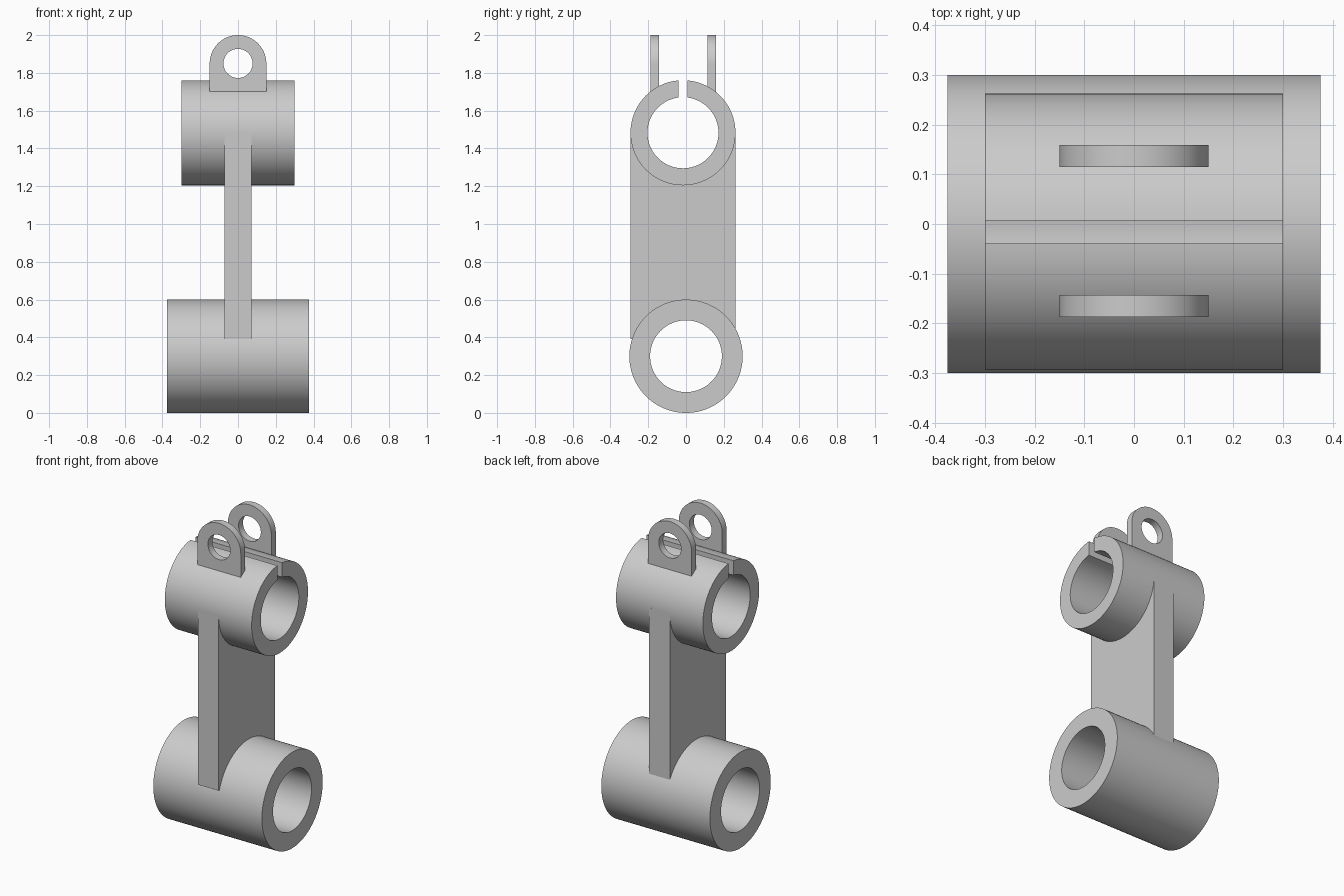
import bpy, bmesh, math

if "Cube" in bpy.data.objects:
    bpy.data.objects.remove(bpy.data.objects["Cube"])

grey = bpy.data.materials.new("plain_grey")
grey.diffuse_color = (0.6, 0.6, 0.6, 1)
grey.use_nodes = True
grey.node_tree.nodes["Principled BSDF"].inputs["Base Color"].default_value = grey.diffuse_color


def arc(cu, cz, r, a0, a1, n):
    """n + 1 points on an arc, angles in radians."""
    return [(cu + r * math.cos(a0 + (a1 - a0) * i / n),
             cz + r * math.sin(a0 + (a1 - a0) * i / n)) for i in range(n + 1)]


def band(name, rail_a, rail_b, axis, lo, hi, closed):
    """Solid between two matched rails, extruded along x or y from lo to hi."""
    def place(p, d):
        return (d, p[0], p[1]) if axis == 'x' else (p[0], d, p[1])
    bm = bmesh.new()
    a, b, c, d = [[bm.verts.new(place(p, t)) for p in rail]
                  for rail, t in ((rail_a, lo), (rail_b, lo), (rail_b, hi), (rail_a, hi))]
    n = len(a)
    for i in range(n if closed else n - 1):
        j = (i + 1) % n
        for p, q in ((a, b), (b, c), (c, d), (d, a)):
            bm.faces.new((p[i], p[j], q[j], q[i]))
    if not closed:
        for i in (0, n - 1):
            bm.faces.new((a[i], b[i], c[i], d[i]))
    bmesh.ops.recalc_face_normals(bm, faces=bm.faces)
    mesh = bpy.data.meshes.new(name)
    bm.to_mesh(mesh)
    bm.free()
    mesh.materials.append(grey)
    obj = bpy.data.objects.new(name, mesh)
    bpy.context.collection.objects.link(obj)
    bpy.ops.object.select_all(action='DESELECT')
    obj.select_set(True)
    bpy.context.view_layer.objects.active = obj
    bpy.ops.object.shade_smooth_by_angle(angle=math.radians(30))
    return obj


PI = math.pi
LOW_Z, TOP_Y, TOP_Z = 0.30, -0.016, 1.483

# Lower sleeve: plain tube
band("lower_sleeve", arc(0, LOW_Z, 0.30, 0, 2 * PI, 96)[:-1],
     arc(0, LOW_Z, 0.19, 0, 2 * PI, 96)[:-1], 'x', -0.375, 0.375, True)

# Upper clamp: tube split at the top by a parallel-sided slot
SLOT = 0.0235


def split_ring(r):
    gap = math.asin(SLOT / r)
    return arc(TOP_Y, TOP_Z, r, PI / 2 + gap, 2.5 * PI - gap, 96)


band("upper_clamp", split_ring(0.278), split_ring(0.188), 'x', -0.30, 0.30, False)

# Web: flat plate whose ends are hollowed inside the tube walls
FRONT, BACK, WEB_LOW = -0.294, 0.262, 0.39
t = math.asin((WEB_LOW - LOW_Z) / 0.24)
low = [(FRONT, WEB_LOW)] + arc(0, LOW_Z, 0.24, PI - t, t, 40) + [(BACK, WEB_LOW)]
top = [(FRONT, TOP_Z)] + arc(TOP_Y, TOP_Z, 0.23, PI, 2 * PI, 40) + [(BACK, TOP_Z)]
band("web", low, top, 'x', -0.072, 0.072, False)

# Clamp ears: round-topped lugs with a bolt hole
EAR_Z, EAR_R, EAR_FOOT = 1.85, 0.15, 1.685


def ear_outline():
    pts = []
    for i in range(64):
        a = 2 * PI * i / 64
        c, s = math.cos(a), math.sin(a)
        if s >= -1e-6:
            pts.append((EAR_R * c, EAR_Z + EAR_R * s))
        else:  # square lower half, snapping the nearest points to its corners
            k = min(EAR_R / max(abs(c), 1e-6), (EAR_Z - EAR_FOOT) / -s)
            x, z = k * c, EAR_Z + k * s
            if abs(x) > 0.142 and z < EAR_FOOT + 0.009:
                x, z = math.copysign(EAR_R, x), EAR_FOOT
            pts.append((x, z))
    return pts


def unique_corner(pts):
    """Keep paired rails free of repeated corner points."""
    return [i for i, p in enumerate(pts) if p != pts[i - 1]]


outline = ear_outline()
hole = arc(0, EAR_Z, 0.077, 0, 2 * PI, 64)[:-1]
keep = unique_corner(outline)
for name, y in (("front_ear", -0.187), ("back_ear", 0.115)):
    band(name, [outline[i] for i in keep], [hole[i] for i in keep],
         'y', y, y + 0.044, True)
